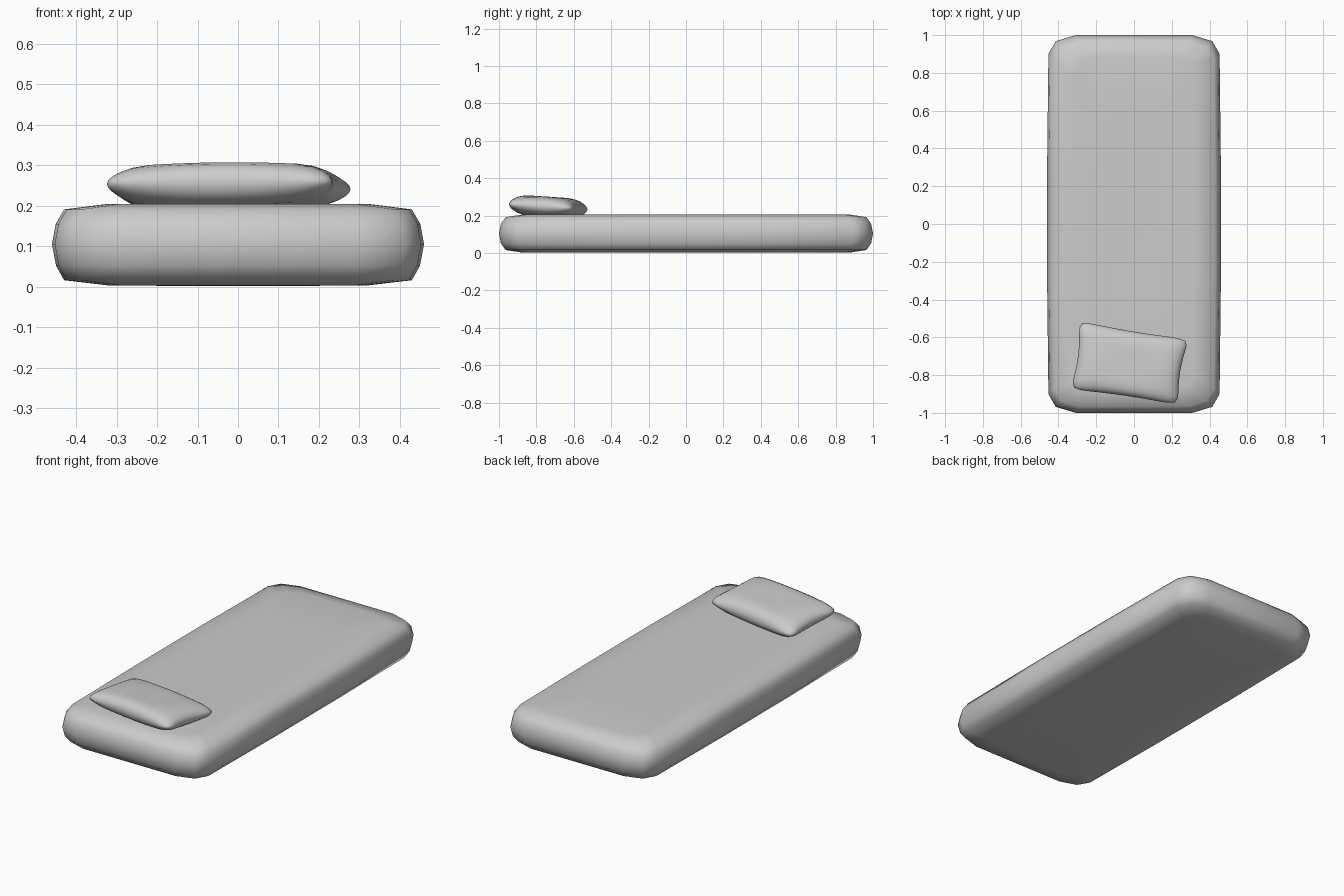
import bpy, bmesh, math

if "Cube" in bpy.data.objects:
    bpy.data.objects.remove(bpy.data.objects["Cube"])


def loft(name, rings):
    """Skin a stack of closed rings, cap both ends and shade smooth."""
    bm = bmesh.new()
    loops = [[bm.verts.new(p) for p in ring] for ring in rings]
    n = len(loops[0])
    for a, b in zip(loops, loops[1:]):
        for i in range(n):
            j = (i + 1) % n
            bm.faces.new((a[i], a[j], b[j], b[i]))
    bm.faces.new(loops[0][::-1])
    bm.faces.new(loops[-1])
    bmesh.ops.recalc_face_normals(bm, faces=bm.faces[:])
    for f in bm.faces:
        f.smooth = True
    me = bpy.data.meshes.new(name)
    bm.to_mesh(me)
    bm.free()
    ob = bpy.data.objects.new(name, me)
    bpy.context.collection.objects.link(ob)
    return ob


# Mattress: softened rectangle with faceted corners, bulging sides
corner = [(1, .3), (.985, .9), (.9, .968), (.67, 1)]
plan = (corner + [(-x, y) for x, y in corner[::-1]]
        + [(-x, -y) for x, y in corner] + [(x, -y) for x, y in corner[::-1]])
profile = [(.15, .5, .002), (.32, .88, .003), (.43, .965, .016), (.45, .99, .052),
           (.46, 1, .105), (.451, .99, .155), (.43, .965, .191), (.32, .88, .205),
           (.15, .5, .198)]
loft("mattress", [[(x * hx, y * hy, z) for x, y in plan] for hx, hy, z in profile])

# Pillow: pinched sides, thin rounded corners, leaning down toward the back
C = [(-.325, -.87), (.225, -.95), (.28, -.615), (-.283, -.522)]
STEPS = 56


def pillow_point(t, s, h):
    c, d = math.cos(t), math.sin(t)
    r = (abs(c) ** 10 + abs(d) ** 10) ** -.1
    u, v = r * c, r * d
    thick = 1 - .6 * (s * s * u * v) ** 2
    pu = s * u * 1.05 * (1 - .075 * (1 - v * v))
    pv = s * v * 1.05 * (1 - .055 * (1 - u * u))
    w = [(1 - pu) * (1 - pv), (1 + pu) * (1 - pv), (1 + pu) * (1 + pv), (1 - pu) * (1 + pv)]
    x = sum(k * p[0] for k, p in zip(w, C)) / 4
    y = sum(k * p[1] for k, p in zip(w, C)) / 4
    return x, y, .235 - (y + .55) * .065 + .054 * h * thick


half = [(.2, .97), (.45, 1), (.65, .98), (.8, .88), (.9, .7), (.96, .48), (.99, .24)]
section = [(s, -h) for s, h in half] + [(1, 0)] + half[::-1]
loft("pillow", [[pillow_point(2 * math.pi * i / STEPS, s, h) for i in range(STEPS)]
                for s, h in section])
